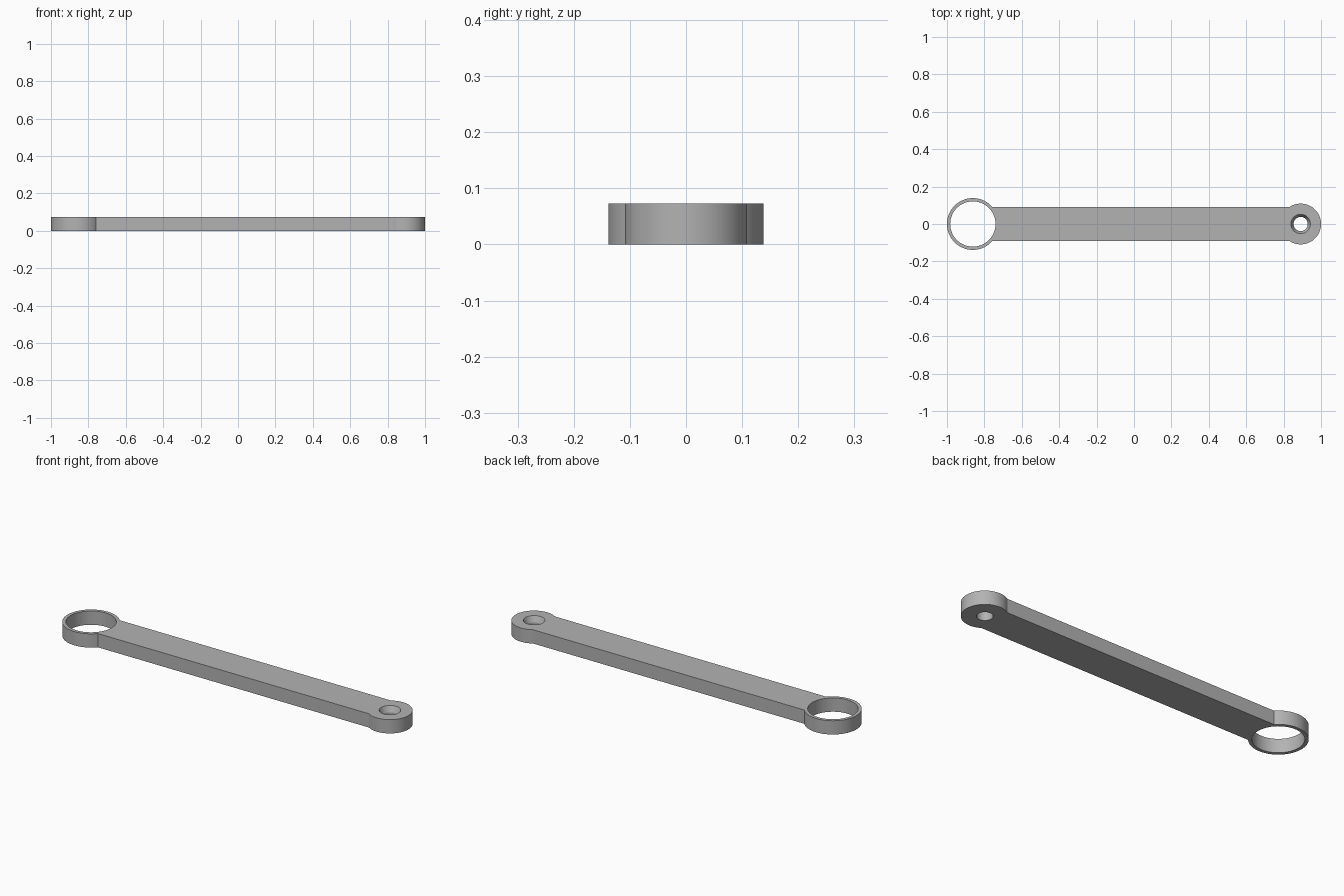
import bpy, bmesh, math

cube = bpy.data.objects.get("Cube")
if cube:
    bpy.data.objects.remove(cube, do_unlink=True)

H = 0.073                              # plate thickness
BAR = 0.092                            # half width of the bar
RING_X, RING_R, RING_HOLE = -0.8615, 0.1385, 0.121
BOSS_X, BOSS_R = 0.891, 0.109
SINK_R, BOLT_R, SINK_DEPTH = 0.052, 0.038, 0.03

grey = bpy.data.materials.new("grey")
grey.use_nodes = True
colour = (0.45, 0.45, 0.45, 1)
grey.diffuse_color = colour
grey.node_tree.nodes["Principled BSDF"].inputs["Base Color"].default_value = colour


def arc(cx, r, start, end, n=72):
    return [(cx + r * math.cos(start + (end - start) * i / n),
             r * math.sin(start + (end - start) * i / n)) for i in range(n + 1)]


def loft(name, sections):
    """Closed solid through matching outlines, each given as (points, z)."""
    bm = bmesh.new()
    rows = [[bm.verts.new((x, y, z)) for x, y in pts] for pts, z in sections]
    n = len(rows[0])
    bm.faces.new(rows[0][::-1])
    bm.faces.new(rows[-1])
    for low, high in zip(rows, rows[1:]):
        for i in range(n):
            j = (i + 1) % n
            bm.faces.new((low[i], low[j], high[j], high[i]))
    bmesh.ops.recalc_face_normals(bm, faces=bm.faces)
    mesh = bpy.data.meshes.new(name)
    bm.to_mesh(mesh)
    bm.free()
    mesh.materials.append(grey)
    ob = bpy.data.objects.new(name, mesh)
    bpy.context.collection.objects.link(ob)
    return ob


def circle(cx, r):
    return arc(cx, r, 0, math.tau, 96)[:-1]


# Link arm: round boss and ring joined by a straight bar
a = math.pi - math.asin(BAR / BOSS_R)
b = math.asin(BAR / RING_R)
outline = arc(BOSS_X, BOSS_R, -a, a) + arc(RING_X, RING_R, b, math.tau - b)
arm = loft("link_arm", [(outline, 0), (outline, H)])

# Large ring opening and countersunk bolt hole
slope = (SINK_R - BOLT_R) / SINK_DEPTH
cutters = [
    loft("ring_cutter", [(circle(RING_X, RING_HOLE), -0.05),
                         (circle(RING_X, RING_HOLE), H + 0.05)]),
    loft("bolt_cutter", [(circle(BOSS_X, BOLT_R), -0.05),
                         (circle(BOSS_X, BOLT_R), H - SINK_DEPTH),
                         (circle(BOSS_X, SINK_R + 0.02 * slope), H + 0.02)]),
]
bpy.ops.object.select_all(action="DESELECT")
bpy.context.view_layer.objects.active = arm
arm.select_set(True)
for cutter in cutters:
    cutter.hide_render = True
    mod = arm.modifiers.new("hole", "BOOLEAN")
    mod.operation = "DIFFERENCE"
    mod.solver = "EXACT"
    mod.object = cutter
    bpy.ops.object.modifier_apply(modifier=mod.name)
    bpy.data.objects.remove(cutter, do_unlink=True)

bpy.ops.object.shade_smooth_by_angle(angle=math.radians(20))
